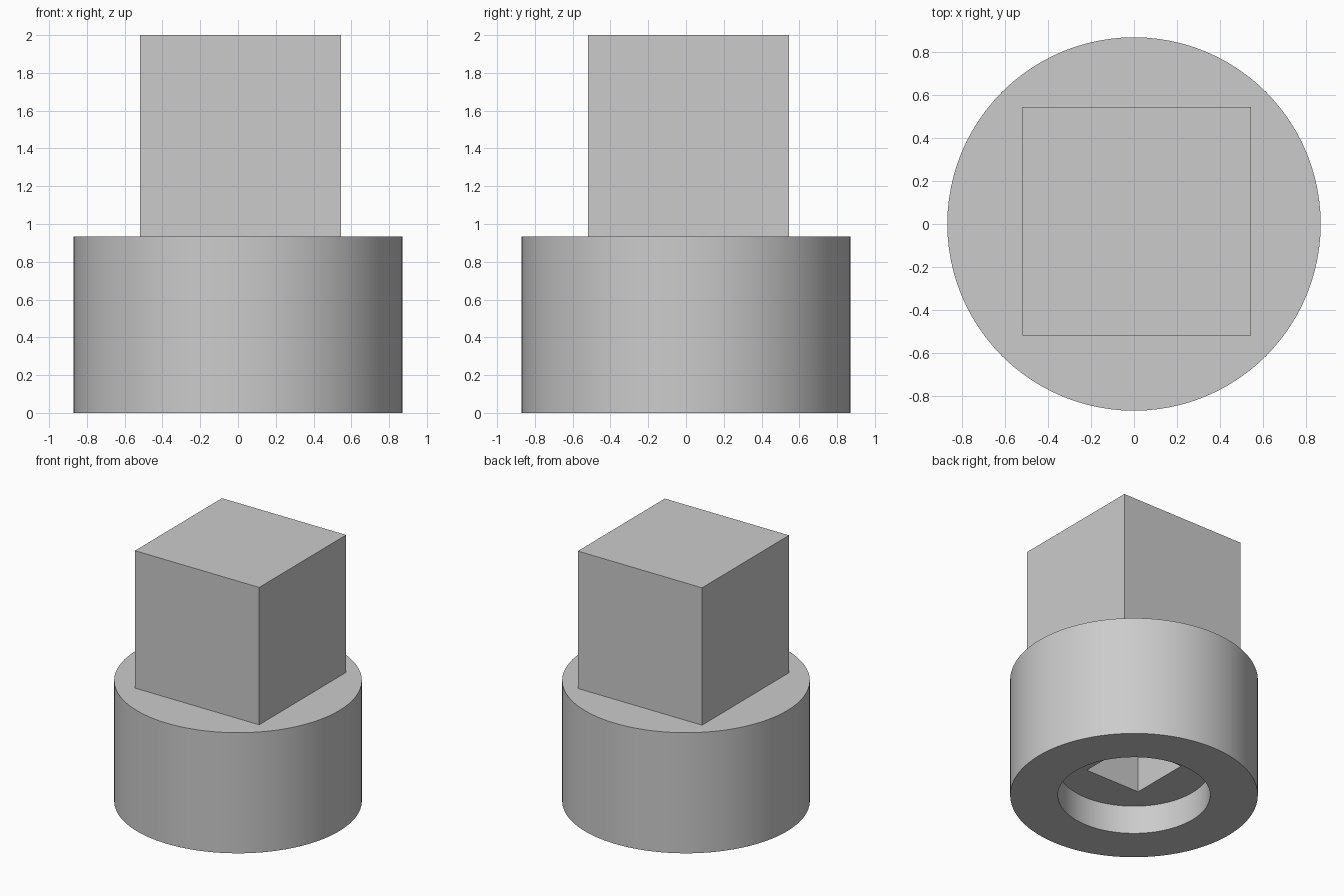
import bpy
from math import radians

default = bpy.data.objects.get("Cube")
if default:
    bpy.data.objects.remove(default, do_unlink=True)

GREY = (0.6, 0.6, 0.6, 1)
grey = bpy.data.materials.new("plain grey")
grey.use_nodes = True
grey.diffuse_color = GREY
grey.node_tree.nodes["Principled BSDF"].inputs["Base Color"].default_value = GREY

BODY_TOP = 0.935


def cylinder(name, radius, z0, z1):
    bpy.ops.mesh.primitive_cylinder_add(
        vertices=96, radius=radius, depth=z1 - z0, location=(0, 0, (z0 + z1) / 2))
    return finish(name)


def block(name, side, z0, z1, offset=0):
    bpy.ops.mesh.primitive_cube_add(size=1, location=(offset, offset, (z0 + z1) / 2))
    bpy.context.object.scale = (side, side, z1 - z0)
    bpy.ops.object.transform_apply(location=False, rotation=False, scale=True)
    return finish(name)


def finish(name):
    obj = bpy.context.object
    obj.name = obj.data.name = name
    obj.data.materials.append(grey)
    return obj


def cut(target, cutter):
    mod = target.modifiers.new("cut", "BOOLEAN")
    mod.operation = "DIFFERENCE"
    mod.solver = "EXACT"
    mod.object = cutter
    bpy.ops.object.select_all(action="DESELECT")
    bpy.context.view_layer.objects.active = target
    target.select_set(True)
    bpy.ops.object.modifier_apply(modifier=mod.name)
    bpy.data.objects.remove(cutter, do_unlink=True)


# Round body with a shallow bore and a square socket above it
body = cylinder("round_body", 0.87, 0, BODY_TOP)
cut(body, cylinder("bore_cutter", 0.535, -0.2, 0.22))
cut(body, block("socket_cutter", 0.47, 0.1, BODY_TOP + 0.1))
bpy.ops.object.shade_smooth_by_angle(angle=radians(30))

# Square drive block, slightly off centre, closing the socket
block("square_block", 1.065, BODY_TOP, 2, offset=0.013)
